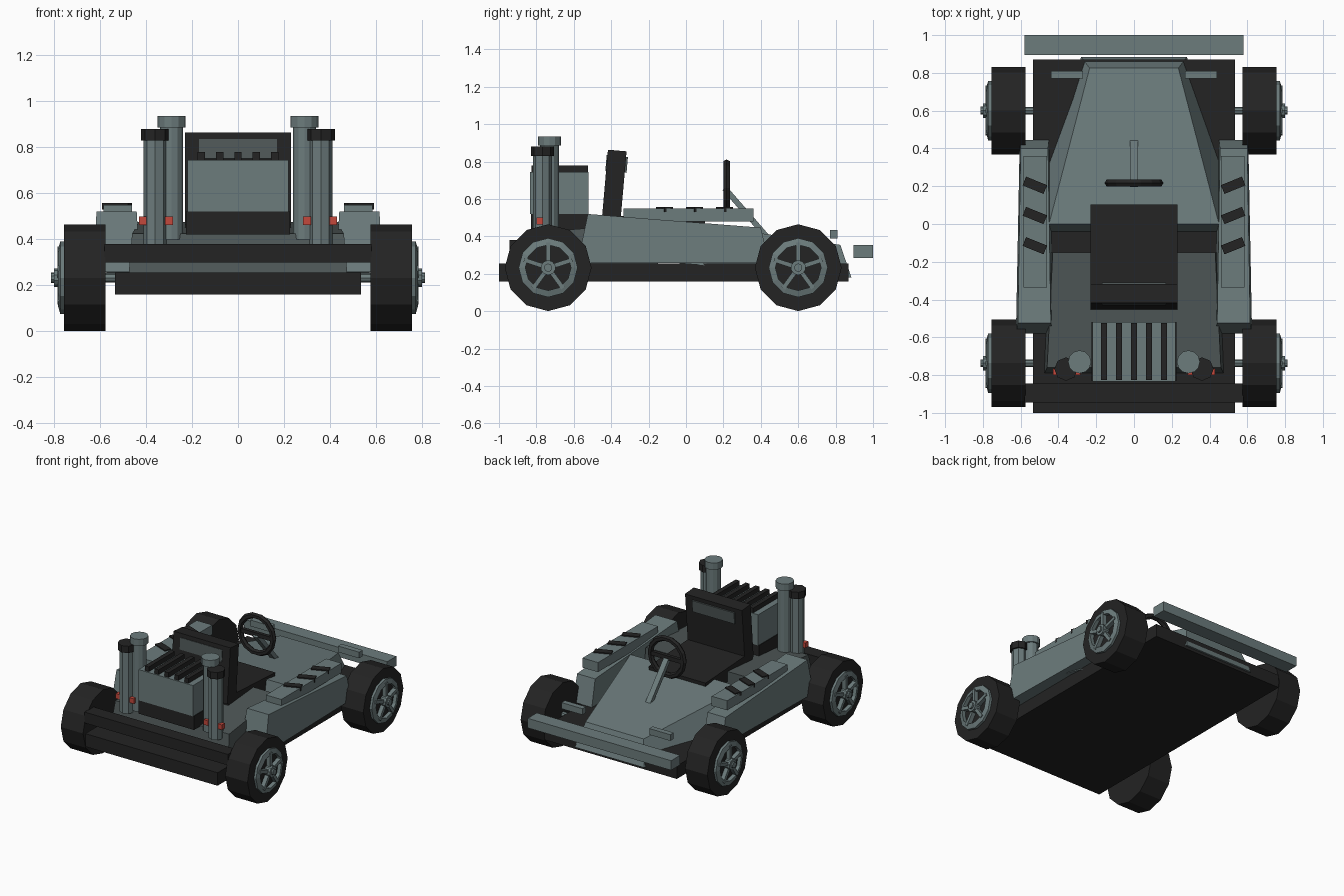
import bpy, bmesh, math
from mathutils import Vector, Matrix

if "Cube" in bpy.data.objects:
    bpy.data.objects.remove(bpy.data.objects["Cube"])


def material(name, rgb):
    m = bpy.data.materials.new(name)
    m.diffuse_color = (*rgb, 1)
    m.use_nodes = True
    m.node_tree.nodes["Principled BSDF"].inputs["Base Color"].default_value = m.diffuse_color
    return m


GREY = material("steel grey", (0.15, 0.20, 0.203))
DARK = material("dark grey", (0.078, 0.097, 0.097))
BLACK = material("black", (0.017, 0.017, 0.017))
RED = material("red", (0.55, 0.065, 0.045))


def finish(name, bm, mat):
    bmesh.ops.recalc_face_normals(bm, faces=bm.faces[:])
    me = bpy.data.meshes.new(name)
    bm.to_mesh(me)
    bm.free()
    me.materials.append(mat)
    ob = bpy.data.objects.new(name, me)
    bpy.context.collection.objects.link(ob)
    return ob


def box(name, mat, x, y, z, rot=None):
    """Box from ranges, optionally turned about its centre."""
    bm = bmesh.new()
    bmesh.ops.create_cube(bm, size=1)
    centre = Vector([(r[0] + r[1]) / 2 for r in (x, y, z)])
    size = [r[1] - r[0] for r in (x, y, z)]
    m = Matrix.Translation(centre) @ (rot or Matrix()) @ Matrix.Diagonal((*size, 1))
    bm.transform(m)
    return finish(name, bm, mat)


def loft(name, mat, a, b):
    """Solid between two matching polygons."""
    bm = bmesh.new()
    va, vb = [bm.verts.new(p) for p in a], [bm.verts.new(p) for p in b]
    bm.faces.new(va)
    bm.faces.new(vb)
    for i in range(len(va)):
        j = (i + 1) % len(va)
        bm.faces.new((va[i], va[j], vb[j], vb[i]))
    return finish(name, bm, mat)


def lathe(name, mat, centre, axis, profile, n, closed=False):
    """Turn (radius, offset) points about an axis; open profiles are capped."""
    bm = bmesh.new()
    rings = [[bm.verts.new((r * math.cos(t), r * math.sin(t), h))
              for t in (2 * math.pi * k / n for k in range(n))] for r, h in profile]
    pairs = list(zip(rings, rings[1:])) + ([(rings[-1], rings[0])] if closed else [])
    for a, b in pairs:
        for k in range(n):
            j = (k + 1) % n
            bm.faces.new((a[k], a[j], b[j], b[k]))
    if not closed:
        bm.faces.new(rings[0])
        bm.faces.new(rings[-1])
    q = Vector((0, 0, 1)).rotation_difference(Vector(axis))
    bm.transform(Matrix.Translation(centre) @ q.to_matrix().to_4x4())
    return finish(name, bm, mat)


def span(s, a, b):
    return tuple(sorted((s * a, s * b)))


# Floor and bumpers
box("chassis_floor", BLACK, (-.535, .535), (-1, .87), (.16, .255))
box("engine_end_bumper", BLACK, (-.58, .58), (-.945, -.845), (.30, .38))
box("nose_bumper", GREY, (-.58, .58), (.895, 1.0), (.285, .355))

# Bodywork
loft("nose_body", GREY,
     [(-.58, -.04, .257), (.58, -.04, .257), (.28, .885, .18), (-.28, .885, .18)],
     [(-.45, 0, .475), (.45, 0, .475), (.235, .825, .355), (-.235, .825, .355)])
loft("engine_deck", DARK,
     [(-.475, -.79, .25), (.475, -.79, .25), (.45, -.15, .25), (-.45, -.15, .25)],
     [(-.46, -.76, .425), (.46, -.76, .425), (.43, -.15, .475), (-.43, -.15, .475)])

# Seat
box("seat_cushion", BLACK, (-.23, .23), (-.44, .10), (.40, .50),
    Matrix.Rotation(math.radians(-3), 4, 'X'))
lean = Matrix.Rotation(math.radians(-5), 4, 'X')
box("seat_back", BLACK, (-.23, .23), (-.435, -.335), (.46, .86), lean)
box("seat_back_panel", DARK, (-.17, .17), (-.428, -.314), (.745, .83), lean)

# Steering
wheel = [(.135 + .021 * math.cos(t), .02 * math.sin(t))
         for t in (math.pi / 3 * k for k in range(6))]
lathe("steering_wheel", BLACK, (0, .217, .66), (0, 1, 0), wheel, 14, True)
box("steering_wheel_bar", BLACK, (-.13, .13), (.205, .23), (.645, .675))
box("steering_column", GREY, (-.02, .02), (.14, .53), (.495, .525),
    Matrix.Rotation(math.radians(-49), 4, 'X'))

# Engine with cooling fins
box("engine_base", BLACK, (-.225, .225), (-.83, -.52), (.42, .52))
box("engine_block", GREY, (-.22, .22), (-.835, -.52), (.52, .745))
for i in range(-2, 3):
    box("engine_fin", BLACK, (i * .08 - .016, i * .08 + .016), (-.825, -.525), (.74, .78))

for s in (-1, 1):
    # Side pod with a raised plate and slanted strips
    loft("side_pod", GREY,
         [(s * .425, -.58, .257), (s * .625, -.58, .257),
          (s * .605, .445, .257), (s * .45, .445, .257)],
         [(s * .44, -.525, .52), (s * .615, -.525, .52),
          (s * .60, .40, .447), (s * .455, .40, .447)])
    box("pod_plate", GREY, span(s, .46, .585), (-.335, .36), (.48, .55))
    for y in (.205, .045, -.115):
        box("pod_strip", BLACK, span(s, .465, .585), (y - .025, y + .025), (.53, .558),
            Matrix.Rotation(math.radians(s * 22), 4, 'Z'))

    # Nose lamp block
    box("nose_block", GREY, span(s, .27, .44), (.77, .81), (.39, .435))

    # Exhaust stacks
    lathe("tall_exhaust", GREY, (s * .288, -.73, 0), (0, 0, 1),
          [(.05, .40), (.05, .885), (.061, .885), (.061, .935)], 12)
    lathe("short_exhaust", GREY, (s * .36, -.768, 0), (0, 0, 1),
          [(.05, .38), (.05, .84)], 8)
    lathe("exhaust_cap", BLACK, (s * .36, -.768, 0), (0, 0, 1),
          [(.062, .83), (.062, .88)], 8)
    for x in (.30, .412):
        box("tail_light", RED, span(s, x - .018, x + .018), (-.80, -.765), (.463, .50))

    # Wheels
    for y in (-.737, .60):
        c = (0, y, .233)
        ax = (s, 0, 0)
        lathe("tyre", BLACK, c, ax, [(.232, .575), (.232, .755)], 12)
        lathe("rim", GREY, c, ax,
              [(.158, .74), (.158, .772), (.122, .782), (.122, .74)], 12, True)
        lathe("hub", GREY, c, ax, [(.04, .74), (.04, .80), (.022, .80), (.022, .812)], 10)
        lathe("axle", GREY, c, ax, [(.02, .30), (.02, .60)], 8)
        for k in range(5):
            a = 2 * math.pi * k / 5
            d = Vector((0, math.sin(a), math.cos(a)))
            p = Vector((s * .767, y, .233)) + d * .08
            box("spoke", GREY, (p.x - .018, p.x + .018), (p.y - .012, p.y + .012),
                (p.z - .055, p.z + .055), Matrix.Rotation(-a, 4, 'X'))
